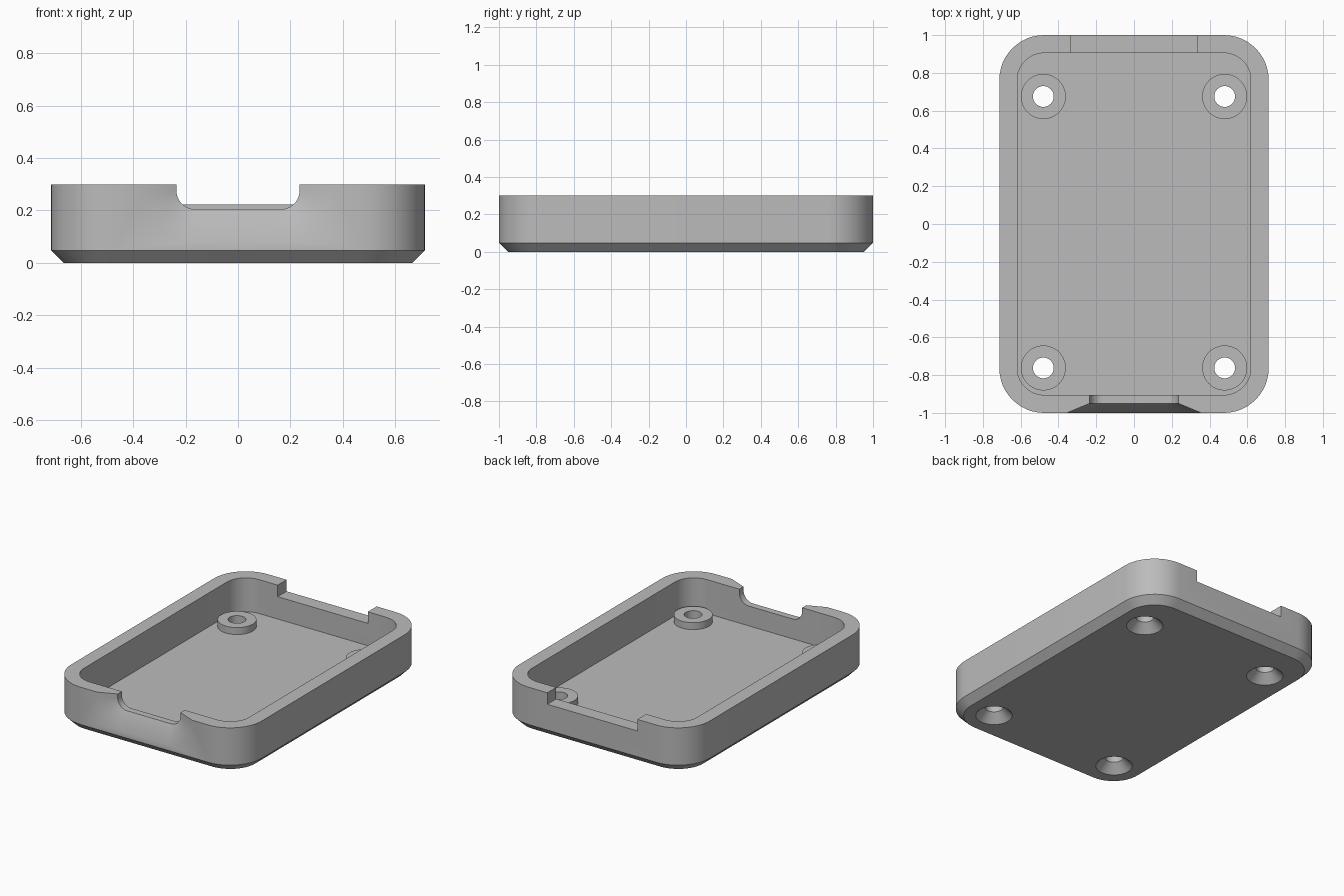
import bpy, bmesh, math

cube = bpy.data.objects.get("Cube")
if cube:
    bpy.data.objects.remove(cube)

HALF_X, HALF_Y, HEIGHT = 0.713, 1.0, 0.3
WALL, FLOOR, CHAMFER, RADIUS = 0.095, 0.071, 0.048, 0.237
POST_TOP = 0.118

grey = bpy.data.materials.new("plain grey")
grey.use_nodes = True
grey.diffuse_color = (0.5, 0.5, 0.5, 1)
grey.node_tree.nodes["Principled BSDF"].inputs["Base Color"].default_value = (0.5, 0.5, 0.5, 1)


def rounded_rect(hx, hy, r, steps=12):
    """Outline of a rectangle with round corners, counter-clockwise."""
    points = []
    for i, (sx, sy) in enumerate([(1, 1), (-1, 1), (-1, -1), (1, -1)]):
        for k in range(steps + 1):
            a = (i + k / steps) * math.pi / 2
            points.append((sx * (hx - r) + r * math.cos(a),
                           sy * (hy - r) + r * math.sin(a)))
    return points


def circle(r, cx=0, cy=0, n=48):
    return [(cx + r * math.cos(2 * math.pi * k / n),
             cy + r * math.sin(2 * math.pi * k / n)) for k in range(n)]


def loft(name, rings):
    """Closed solid through rings of 3D points."""
    bm = bmesh.new()
    loops = [[bm.verts.new(p) for p in ring] for ring in rings]
    for a, b in zip(loops, loops[1:]):
        for i in range(len(a)):
            j = (i + 1) % len(a)
            bm.faces.new((a[i], a[j], b[j], b[i]))
    bm.faces.new(loops[0][::-1])
    bm.faces.new(loops[-1])
    bmesh.ops.recalc_face_normals(bm, faces=bm.faces)
    mesh = bpy.data.meshes.new(name)
    bm.to_mesh(mesh)
    bm.free()
    obj = bpy.data.objects.new(name, mesh)
    bpy.context.collection.objects.link(obj)
    mesh.materials.append(grey)
    return obj


def stack(name, layers):
    """Solid from (outline, z) layers."""
    return loft(name, [[(x, y, z) for x, y in outline] for outline, z in layers])


def combine(target, other, operation):
    """Apply a boolean and drop the helper."""
    other.hide_render = True
    mod = target.modifiers.new(operation.lower(), 'BOOLEAN')
    mod.operation, mod.solver, mod.object = operation, 'EXACT', other
    bpy.context.view_layer.objects.active = target
    bpy.ops.object.modifier_apply(modifier=mod.name)
    bpy.data.objects.remove(other)


# Outer shell with chamfered base
outer = rounded_rect(HALF_X, HALF_Y, RADIUS)
base = rounded_rect(HALF_X - CHAMFER, HALF_Y - CHAMFER, RADIUS - CHAMFER)
tray = stack("case_tray", [(base, 0), (outer, CHAMFER), (outer, HEIGHT)])

# Inner cavity
inner = rounded_rect(HALF_X - WALL, HALF_Y - WALL, RADIUS - WALL)
combine(tray, stack("cavity", [(inner, FLOOR), (inner, 0.5)]), 'DIFFERENCE')

# Back notch
slot = [(-0.337, 0.8), (0.337, 0.8), (0.337, 1.1), (-0.337, 1.1)]
combine(tray, stack("back_notch", [(slot, 0.222), (slot, 0.5)]), 'DIFFERENCE')

# Front port opening with a flared recess
def port_ring(y, grow):
    outline = rounded_rect(0.235 + grow, 0.2 + grow, 0.071 + grow)
    return [(x, y, z + 0.405) for x, z in outline]

combine(tray, loft("front_port", [port_ring(-1.02, 0.168), port_ring(-0.95, 0),
                                  port_ring(-0.85, 0)]), 'DIFFERENCE')

# Screw posts, each with a through hole countersunk from below
for x in (-0.48, 0.48):
    for y in (-0.762, 0.675):
        ring = circle(0.119, x, y)
        combine(tray, stack("post", [(ring, 0.04), (ring, POST_TOP)]), 'UNION')
        hole = circle(0.055, x, y)
        combine(tray, stack("screw_hole", [(circle(0.122, x, y), -0.01),
                                           (hole, 0.057), (hole, 0.2)]), 'DIFFERENCE')

bpy.ops.object.select_all(action='DESELECT')
tray.select_set(True)
bpy.context.view_layer.objects.active = tray
bpy.ops.object.shade_smooth_by_angle(angle=math.radians(30))
